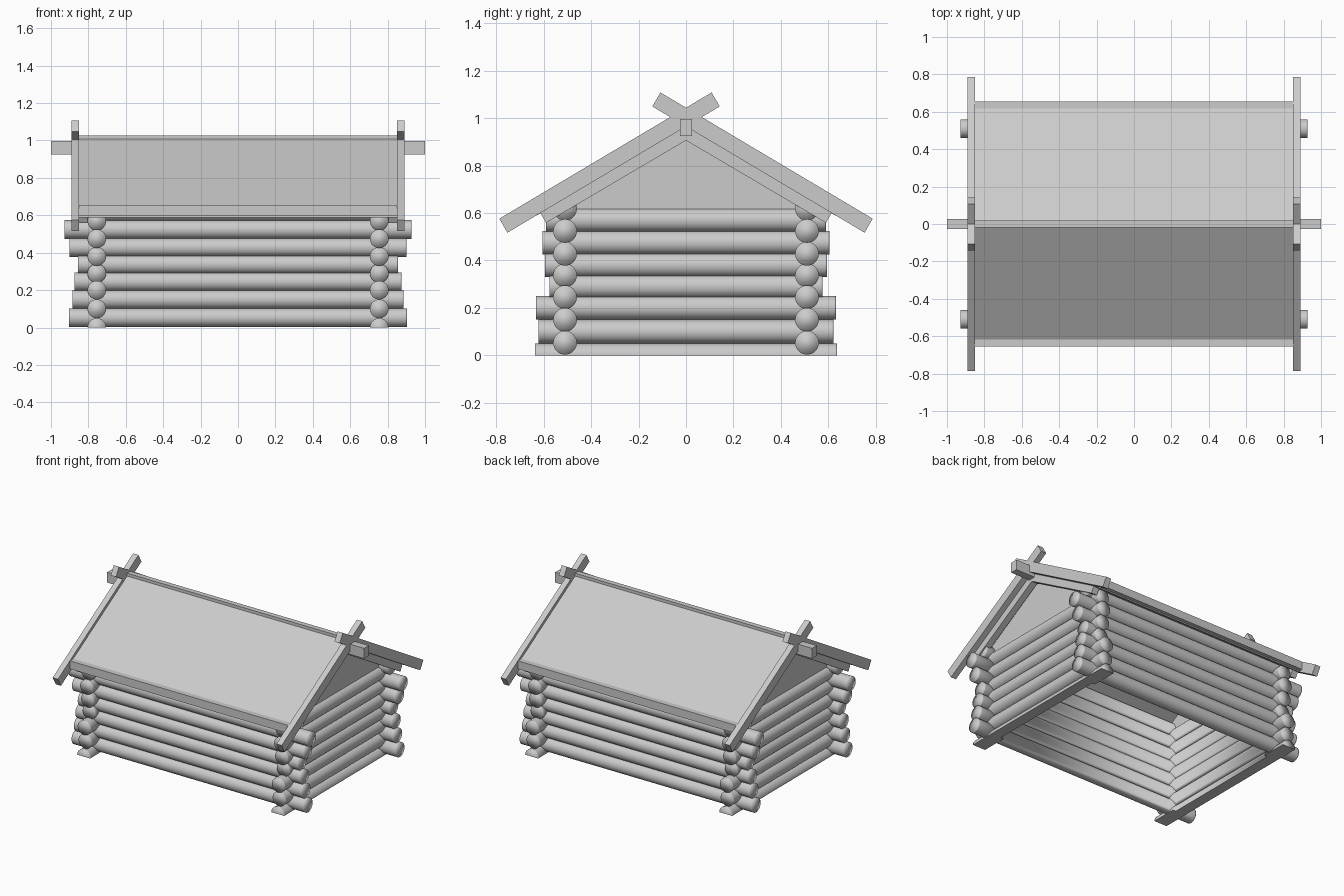
import bpy, bmesh, math
from mathutils import Matrix, Vector

if "Cube" in bpy.data.objects:
    bpy.data.objects.remove(bpy.data.objects["Cube"])

T, C, S = math.tan(math.radians(30.5)), math.cos(math.radians(30.5)), math.sin(math.radians(30.5))


def finish(bm, name, smooth=False):
    bmesh.ops.recalc_face_normals(bm, faces=bm.faces)
    for f in bm.faces:
        f.smooth = smooth and f.normal.z > -0.999
    me = bpy.data.meshes.new(name)
    bm.to_mesh(me)
    bm.free()
    ob = bpy.data.objects.new(name, me)
    bpy.context.collection.objects.link(ob)
    return ob


def log(name, axis, half, side, z, inner, r=0.05, shave=0.027):
    """Round log along x or y, hewn flat on the room side between the corners;
    anything below the ground is cut off flat."""
    bm = bmesh.new()
    a, b = (0, 1) if axis == 'x' else (1, 0)
    along = Vector((1, 0, 0) if axis == 'x' else (0, 1, 0))
    rot = Matrix.Rotation(math.pi / 2, 4, 'Y' if axis == 'x' else 'X')
    loc = Vector((0, side, z)) if axis == 'x' else Vector((side, 0, z))
    bmesh.ops.create_cone(bm, cap_ends=True, segments=32, radius1=r, radius2=r,
                          depth=2 * half, matrix=Matrix.Translation(loc) @ rot)

    def cut(co, no, clear=False):
        bmesh.ops.bisect_plane(bm, geom=bm.verts[:] + bm.edges[:] + bm.faces[:],
                               plane_co=co, plane_no=no, clear_inner=clear)

    for p in (half - 0.008, inner, inner - 0.004):
        cut(along * p, along)
        cut(along * -p, along)
    if z < r:
        cut((0, 0, 0), (0, 0, 1), True)
        bmesh.ops.holes_fill(bm, edges=[e for e in bm.edges if e.is_boundary], sides=0)
    s = math.copysign(1, side)
    limit = abs(side) - shave
    for v in bm.verts:
        if abs(v.co[a]) < inner - 0.002 and v.co[b] * s < limit:
            v.co[b] = s * limit
    return finish(bm, name, True)


def prism(name, profile, x0, x1):
    """Extrude a (y, z) profile from x0 to x1."""
    bm = bmesh.new()
    f = bm.faces.new([bm.verts.new((x0, y, z)) for y, z in profile])
    ext = bmesh.ops.extrude_face_region(bm, geom=[f])
    vs = [v for v in ext['geom'] if isinstance(v, bmesh.types.BMVert)]
    bmesh.ops.translate(bm, verts=vs, vec=(x1 - x0, 0, 0))
    return finish(bm, name)


def box(name, x, y0, y1, z0, z1):
    return prism(name, [(y0, z0), (y1, z0), (y1, z1), (y0, z1)], -x, x)


def chevron(apex, t, top, low):
    """Two roof slopes of perpendicular thickness t, upper edge ending at y = top, lower at y = low."""
    b = apex - t / C
    return [(-top, apex - T * top), (0, apex), (top, apex - T * top),
            (low, b - T * low), (0, b), (-low, b - T * low)]


# Long wall logs (front and back)
x_rows = [(0.053, 0.903), (0.15, 0.885), (0.245, 0.874), (0.337, 0.855),
          (0.428, 0.90), (0.524, 0.928), (0.618, 0.84)]
# Side wall logs (left and right); the lowest is a half log
y_rows = [(0.0, 0.637), (0.10, 0.622), (0.20, 0.632), (0.29, 0.576),
          (0.38, 0.594), (0.475, 0.605), (0.57, 0.59)]
for s, xn, yn in ((-1, 'front', 'left'), (1, 'back', 'right')):
    for i, (z, half) in enumerate(x_rows):
        log(f'{xn}_log_{i + 1}', 'x', half, s * 0.51, z, 0.70)
    for i, (z, half) in enumerate(y_rows):
        log(f'{yn}_log_{i + 1}', 'y', half, s * 0.755, z, 0.455)

# Roof covering with flat-topped eave boards and ridge cap, and the ridge beam
prism('roof', chevron(1.018, 0.05, 0.63, 0.63), -0.85, 0.85)
box('front_eave_board', 0.85, -0.655, -0.612, 0.598, 0.655)
box('back_eave_board', 0.85, 0.612, 0.655, 0.598, 0.655)
box('ridge_cap', 0.85, -0.018, 0.018, 0.98, 1.028)
box('ridge_beam', 1, -0.026, 0.026, 0.925, 0.997)

# Gable panels, rafters and crossed barge boards at both ends
for s, n in ((-1, 'left'), (1, 'right')):
    prism(f'{n}_gable', [(-0.56, 0.59), (0.56, 0.59), (0.56, 0.64), (0, 0.963), (-0.56, 0.64)],
          s * 0.73, s * 0.77)
    prism(f'{n}_rafters', chevron(0.964, 0.05, 0.615, 0.59), s * 0.805, s * 0.85)
    board = [(-0.787, 0.576), (-0.753, 0.517), (0.142, 1.049), (0.108, 1.108)]
    prism(f'{n}_front_barge_board', board, s * 0.85, s * 0.891)
    prism(f'{n}_back_barge_board', [(-y, z) for y, z in board], s * 0.85, s * 0.891)
